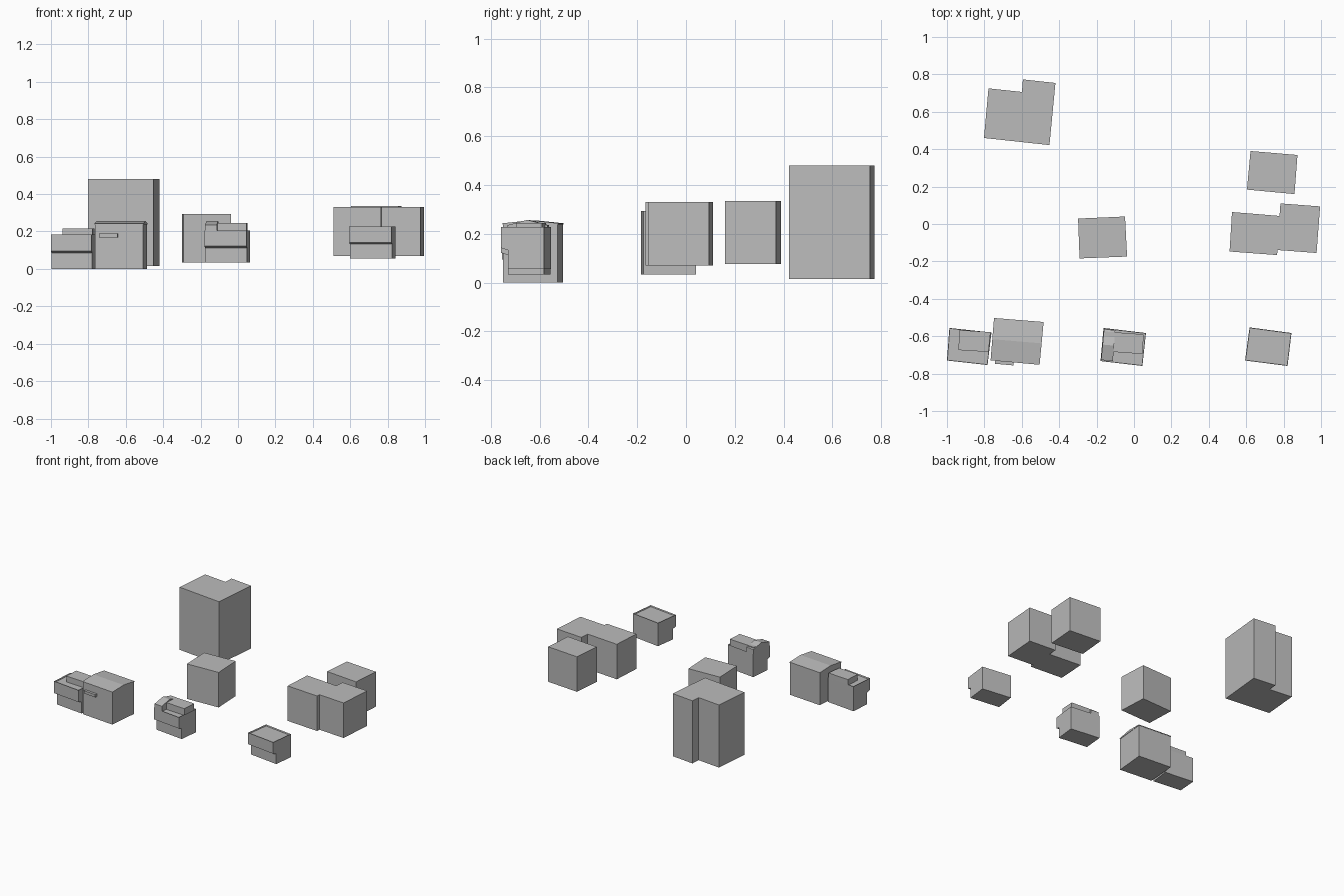
import bpy, bmesh
from mathutils import Vector

cube = bpy.data.objects.get("Cube")
if cube:
    bpy.data.objects.remove(cube, do_unlink=True)

grey = bpy.data.materials.new("plain_grey")
grey.use_nodes = True
colour = (0.5, 0.5, 0.5, 1)
grey.diffuse_color = colour
grey.node_tree.nodes["Principled BSDF"].inputs["Base Color"].default_value = colour


def loft(name, rings, parapet=0):
    """Join matching rings of points into a closed solid, with an optional sunken roof."""
    bm = bmesh.new()
    loops = [[bm.verts.new(p) for p in ring] for ring in rings]
    n = len(loops[0])
    for low, high in zip(loops, loops[1:]):
        for i in range(n):
            j = (i + 1) % n
            bm.faces.new((low[i], low[j], high[j], high[i]))
    bm.faces.new(loops[0])
    roof = bm.faces.new(loops[-1])
    bmesh.ops.recalc_face_normals(bm, faces=bm.faces)
    if parapet:
        bmesh.ops.inset_individual(bm, faces=[roof], thickness=0.003)
        bmesh.ops.translate(bm, verts=roof.verts, vec=(0, 0, -parapet))
    mesh = bpy.data.meshes.new(name)
    bm.to_mesh(mesh)
    bm.free()
    mesh.materials.append(grey)
    obj = bpy.data.objects.new(name, mesh)
    bpy.context.collection.objects.link(obj)
    return obj


def at(plan, z):
    return [(x, y, z) for x, y in plan]


def block(name, plan, z0, z1):
    return loft(name, [at(plan, z0), at(plan, z1)])


# Four-cornered plans run back left, back right, front right, front left
def overhung(name, plan, z0, band, z1, depth=0.03):
    """House whose upper storey juts out over the front, with a parapet roof."""
    bl, br, fr, fl = [Vector(p) for p in plan]
    lower = [bl, br, fr + (br - fr).normalized() * depth, fl + (bl - fl).normalized() * depth]
    return loft(name, [at(lower, z0), at(lower, band - 0.005), at(plan, band + 0.005),
                       at(plan, z1)], parapet=0.01)


def gabled(name, plan, z0, eave, ridge, grow=1.0):
    """House with a low ridge running from side to side."""
    pts = [Vector(p) for p in plan]
    mid = sum(pts, Vector((0, 0))) / 4
    bl, br, fr, fl = [mid + (p - mid) * grow for p in pts]
    ends = []
    for f, b in ((fl, bl), (fr, br)):
        m = (f + b) / 2
        ends.append([(*f, z0), (*f, eave), (*m, ridge), (*b, eave), (*b, z0)])
    return loft(name, ends)


# Tall stepped tower at the back
block("tower", [(-.778, .725), (-.599, .706), (-.594, .773), (-.42, .754),
                (-.452, .422), (-.802, .46)], .015, .48)

# Plain blocks
block("back_block", [(.623, .39), (.874, .369), (.858, .16), (.604, .184)], .075, .335)
block("stepped_block", [(.524, .064), (.778, .043), (.783, .11), (.995, .094),
                        (.976, -.155), (.767, -.139), (.765, -.166), (.511, -.147)], .07, .33)
block("centre_block", [(-.299, .029), (-.048, .04), (-.037, -.174), (-.291, -.184)], .033, .293)

# Small houses with overhanging upper storeys
overhung("front_house", [(.618, -.553), (.842, -.583), (.821, -.759), (.594, -.73)],
         .055, .137, .227)
overhung("middle_house", [(-.163, -.556), (.064, -.583), (.045, -.759), (-.179, -.733)],
         .033, .117, .205)
overhung("corner_house", [(-.987, -.556), (-.762, -.58), (-.783, -.754), (-1.0, -.73)],
         0, .09, .183)

# Rooftop additions
block("middle_roof_room", [(-.155, -.575), (.052, -.59), (.045, -.695), (-.165, -.68)],
      .19, .245)
gabled("middle_roof_wing", [(-.16, -.562), (-.1, -.568), (-.113, -.733), (-.176, -.727)],
       .19, .235, .257)
block("corner_roof_room", [(-.933, -.567), (-.767, -.578), (-.778, -.684), (-.939, -.674)],
      .17, .217)

# Gabled house with thin eaves and an awning over the front
plan = [(-.746, -.505), (-.486, -.526), (-.507, -.75), (-.764, -.727)]
gabled("gabled_house", plan, 0, .24, .25)
gabled("gabled_roof", plan, .238, .243, .255, grow=1.02)
block("awning", [(-.743, -.72), (-.642, -.73), (-.645, -.756), (-.744, -.747)], .168, .188)
